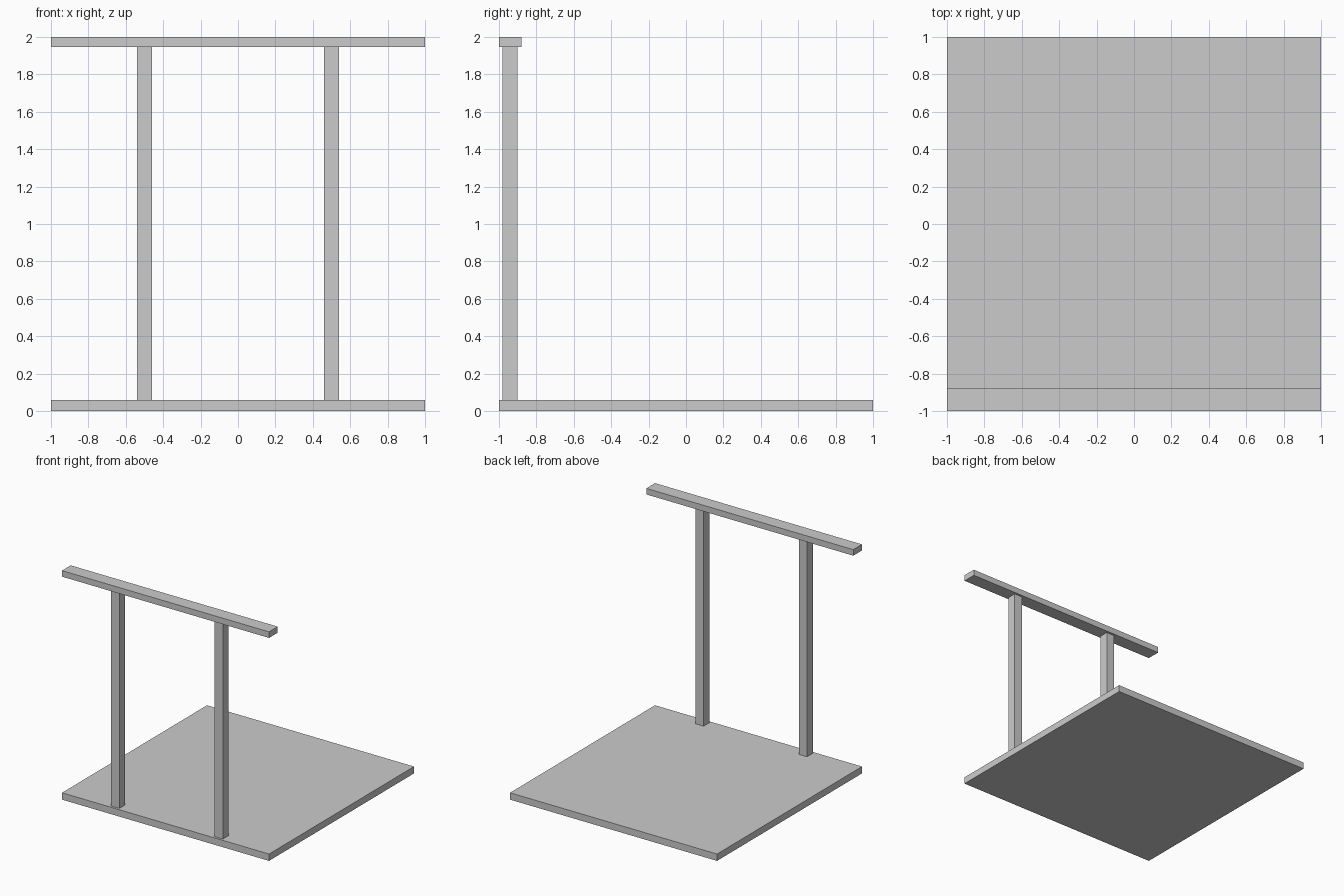
import bpy

if "Cube" in bpy.data.objects:
    bpy.data.objects.remove(bpy.data.objects["Cube"])


def box(name, x, y, z):
    """Box from (min, max) ranges along each axis."""
    bpy.ops.mesh.primitive_cube_add(size=1)
    ob = bpy.context.object
    ob.name = name
    ob.location = [(a + b) / 2 for a, b in (x, y, z)]
    ob.scale = [b - a for a, b in (x, y, z)]
    bpy.ops.object.transform_apply(location=False, rotation=False, scale=True)
    return ob


BASE_TOP = 0.06
RAIL_BOTTOM = 1.947

# Square floor slab
box("base_slab", (-1, 1), (-1, 1), (0, BASE_TOP))

# Two upright posts along the front edge
for side, cx in (("left", -0.5), ("right", 0.5)):
    box(side + "_post", (cx - 0.04, cx + 0.04), (-0.98, -0.90), (BASE_TOP, RAIL_BOTTOM))

# Handrail across the posts
box("top_rail", (-1, 1), (-1, -0.88), (RAIL_BOTTOM, 2))
